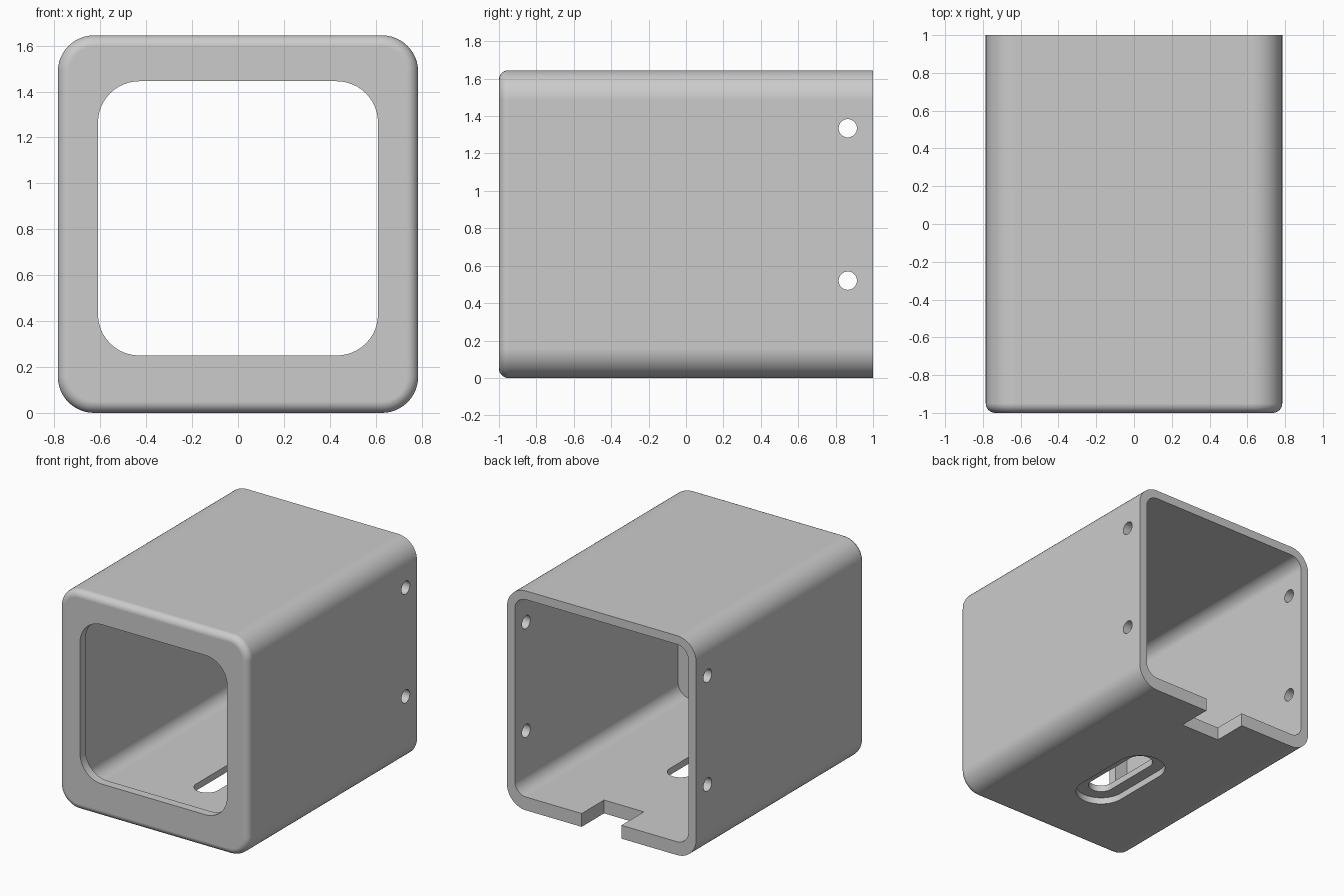
import bpy
import bmesh
from math import sin, cos, pi, radians
from mathutils import Matrix

if "Cube" in bpy.data.objects:
    bpy.data.objects.remove(bpy.data.objects["Cube"], do_unlink=True)

HALF_W, HEIGHT, CORNER = 0.785, 1.645, 0.158
FILLET = 0.05

grey = bpy.data.materials.new("plain grey")
grey.use_nodes = True
colour = (0.6, 0.6, 0.6, 1)
grey.diffuse_color = colour
grey.node_tree.nodes["Principled BSDF"].inputs["Base Color"].default_value = colour


def rounded_rect(x0, x1, z0, z1, r, steps=12):
    """Outline of a rectangle with round corners."""
    points = []
    centres = [(x1 - r, z1 - r), (x0 + r, z1 - r), (x0 + r, z0 + r), (x1 - r, z0 + r)]
    for quarter, (cx, cz) in enumerate(centres):
        for i in range(steps + 1):
            a = (quarter + i / steps) * pi / 2
            points.append((cx + r * cos(a), cz + r * sin(a)))
    return points


def loft(name, sections, turn=None):
    """Closed solid through (y, outline) sections, optionally turned."""
    bm = bmesh.new()
    rings = [[bm.verts.new((x, y, z)) for x, z in outline] for y, outline in sections]
    n = len(rings[0])
    for a, b in zip(rings, rings[1:]):
        for i in range(n):
            j = (i + 1) % n
            bm.faces.new((a[i], a[j], b[j], b[i]))
    bm.faces.new(rings[0])
    bm.faces.new(rings[-1])
    bmesh.ops.remove_doubles(bm, verts=bm.verts, dist=1e-5)
    if turn:
        bmesh.ops.transform(bm, matrix=turn, verts=bm.verts)
    bmesh.ops.recalc_face_normals(bm, faces=bm.faces)
    mesh = bpy.data.meshes.new(name)
    bm.to_mesh(mesh)
    bm.free()
    mesh.materials.append(grey)
    obj = bpy.data.objects.new(name, mesh)
    bpy.context.collection.objects.link(obj)
    return obj


def prism(name, outline, start, end, turn=None):
    return loft(name, [(start, outline), (end, outline)], turn)


# Outer shell with a rounded front rim
sections = []
for i in range(9):
    a = i / 8 * pi / 2
    inset = FILLET * (1 - sin(a))
    sections.append((-1 + FILLET * (1 - cos(a)),
                     rounded_rect(inset - HALF_W, HALF_W - inset, inset,
                                  HEIGHT - inset, CORNER - inset)))
sections.append((1, sections[-1][1]))
housing = loft("housing", sections)

# Cavity open at the back, and the front window
cutters = [
    prism("cavity_cutter", rounded_rect(-0.72, 0.72, 0.1, 1.58, 0.095), -0.935, 1.2),
    prism("window_cutter", rounded_rect(-0.61, 0.61, 0.25, 1.445, 0.18), -1.2, -0.8),
]

# Screw holes through both side walls
sideways = Matrix.Rotation(radians(-90), 4, "Z")
for z in (0.52, 1.335):
    hole = rounded_rect(-0.049, 0.049, z - 0.049, z + 0.049, 0.049, 8)
    shift = Matrix.Translation((0, 0.865, 0))
    cutters.append(prism("screw_hole_cutter", hole, -1, 1, shift @ sideways))

# Slot in the floor with a wider recess underneath
upright = Matrix.Translation((0, -0.15, 0)) @ Matrix.Rotation(radians(90), 4, "X")
for radius, low, high in ((0.18, -0.1, 0.05), (0.09, -0.1, 0.2)):
    end = 0.215 + radius
    cutters.append(prism("slot_cutter", rounded_rect(-radius, radius, -end, end, radius),
                         low, high, upright))

# Cable notch in the back edge of the floor
cutters.append(prism("notch_cutter", [(-0.165, -0.1), (0.165, -0.1), (0.165, 0.2), (-0.165, 0.2)],
                     0.735, 1.2))

# Cut everything out, then drop the cutters
bpy.context.view_layer.objects.active = housing
for cutter in cutters:
    cutter.hide_render = True
    cut = housing.modifiers.new("cut", "BOOLEAN")
    cut.operation = "DIFFERENCE"
    cut.solver = "EXACT"
    cut.object = cutter
    bpy.ops.object.modifier_apply(modifier=cut.name)
    bpy.data.objects.remove(cutter, do_unlink=True)

# Smooth rounded corners, crisp cut edges
bpy.ops.object.select_all(action="DESELECT")
housing.select_set(True)
bpy.ops.object.shade_smooth_by_angle(angle=radians(30))
weighted = housing.modifiers.new("even_shading", "WEIGHTED_NORMAL")
weighted.keep_sharp = True
